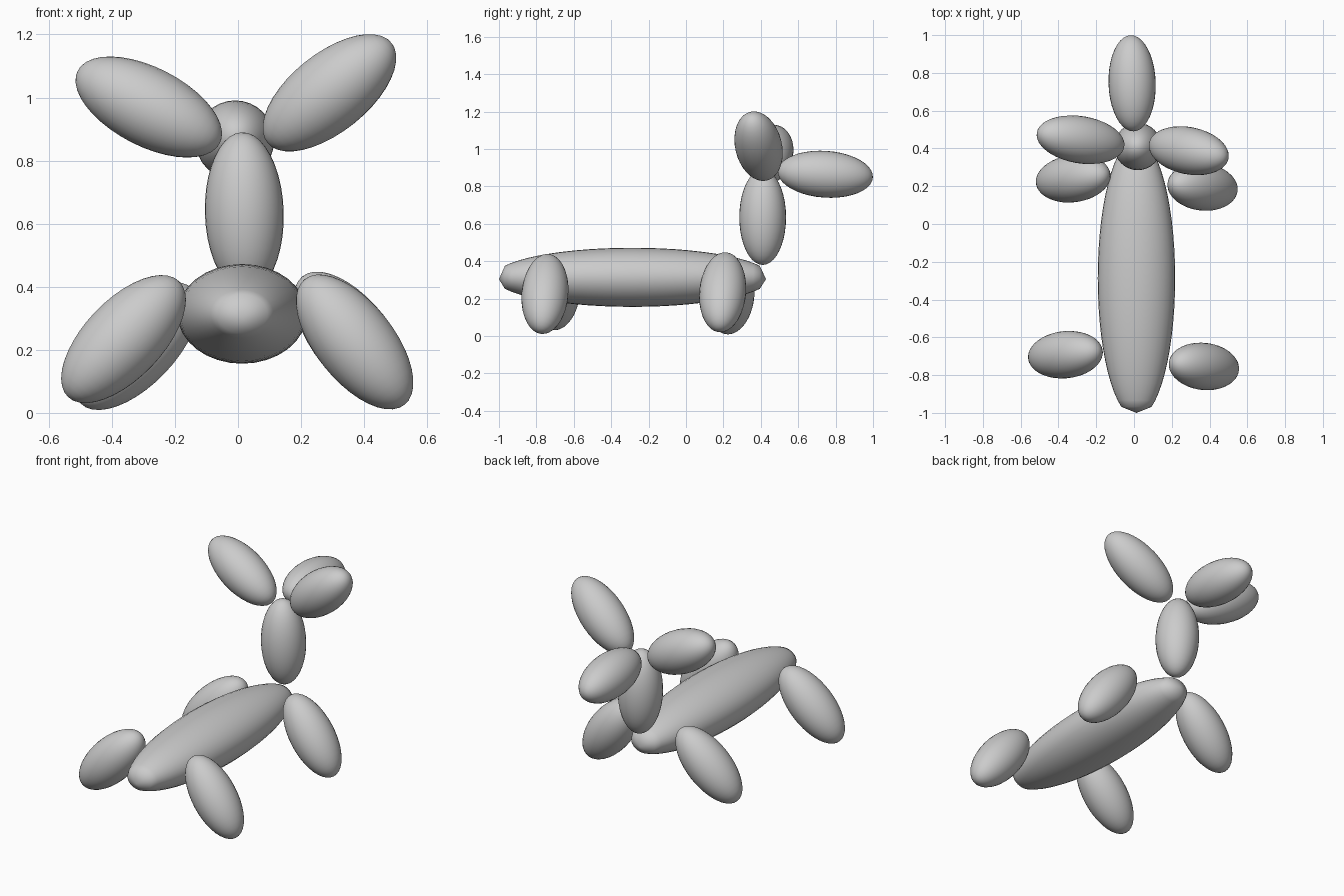
import bpy, bmesh, math
from mathutils import Vector, Matrix

if "Cube" in bpy.data.objects:
    bpy.data.objects.remove(bpy.data.objects["Cube"])

LONG, WIDE = 0.255, 0.125   # half length and half width of the small segments


def finish(name, bm):
    bmesh.ops.recalc_face_normals(bm, faces=bm.faces)
    for f in bm.faces:
        f.smooth = True
    me = bpy.data.meshes.new(name)
    bm.to_mesh(me)
    bm.free()
    ob = bpy.data.objects.new(name, me)
    bpy.context.collection.objects.link(ob)
    return ob


def segment(name, centre, axis):
    """Inflated segment: a spheroid whose long side follows axis."""
    bm = bmesh.new()
    bmesh.ops.create_uvsphere(bm, u_segments=32, v_segments=20, radius=1)
    ob = finish(name, bm)
    rot = Vector(axis).to_track_quat('Z', 'Y').to_matrix().to_4x4()
    size = Matrix.Diagonal((WIDE, WIDE, LONG, 1))
    ob.data.transform(Matrix.Translation(centre) @ rot @ size)
    return ob


# Body: long ellipsoid with bluntly closed tips
bm = bmesh.new()
N, RINGS, HALF = 32, 22, 0.74
centre = Vector((0.013, -0.287, 0.314))
rings = []
for i in range(RINGS + 1):
    a = math.radians(-67 + 134 * i / RINGS)
    y, r = HALF * math.sin(a), math.cos(a)
    rings.append([bm.verts.new(centre + Vector((0.205 * r * math.cos(2 * math.pi * k / N), y,
                                                0.158 * r * math.sin(2 * math.pi * k / N))))
                  for k in range(N)])
for r0, r1 in zip(rings, rings[1:]):
    for k in range(N):
        bm.faces.new((r0[k], r0[(k + 1) % N], r1[(k + 1) % N], r1[k]))
for ring, y in ((rings[0], -0.713), (rings[-1], 0.715)):
    tip = bm.verts.new(centre + Vector((0, y, -0.01)))
    for k in range(N):
        bm.faces.new((ring[k], ring[(k + 1) % N], tip))
finish("body", bm)

# Neck, snout, ears and legs
parts = {
    "neck": ((0.02, 0.41, 0.635), (-0.03, 0.0, 1)),
    "snout": ((-0.01, 0.745, 0.865), (-0.03, 1, -0.07)),
    "left_ear": ((-0.283, 0.446, 0.97), (-0.88, 0.14, 0.45)),
    "right_ear": ((0.29, 0.388, 1.015), (0.77, -0.15, 0.62)),
    "front_left_leg": ((-0.322, 0.24, 0.212), (0.69, 0.09, 0.72)),
    "front_right_leg": ((0.363, 0.196, 0.234), (0.62, -0.07, -0.78)),
    "back_left_leg": ((-0.363, -0.692, 0.234), (0.69, 0.07, 0.72)),
    "back_right_leg": ((0.37, -0.754, 0.225), (0.62, -0.07, -0.78)),
}
for name, (pos, axis) in parts.items():
    segment(name, pos, axis)
